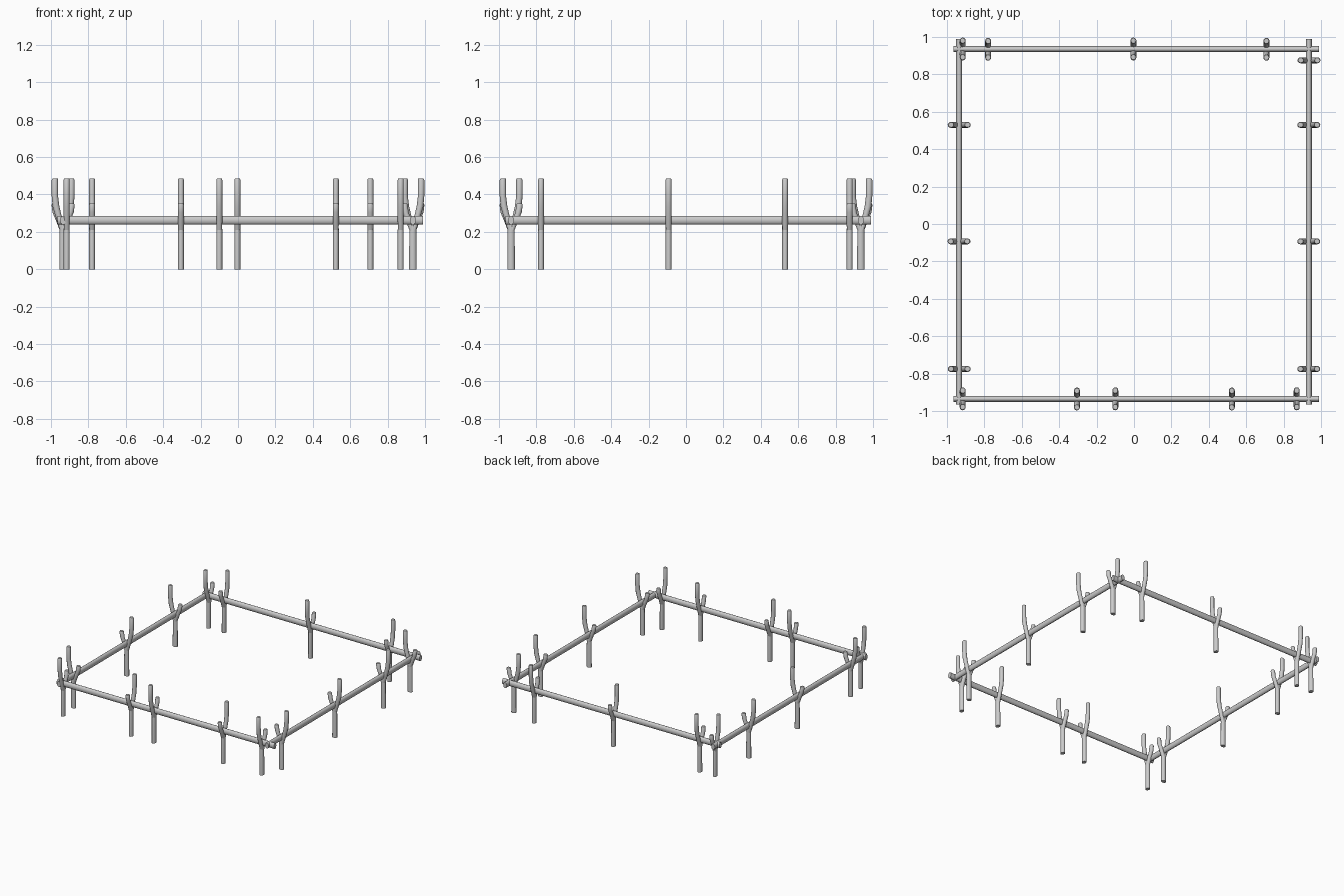
import bpy, bmesh, math
from mathutils import Matrix

if "Cube" in bpy.data.objects:
    bpy.data.objects.remove(bpy.data.objects["Cube"])

SIDES = 12
R = 0.935          # distance of each rail from the centre


def loft(bm, rings):
    """Join elliptical horizontal rings (x, z, radius_x, radius_y) into a capped limb."""
    loops = []
    for x, z, rx, ry in rings:
        loops.append([bm.verts.new((x + rx * math.cos(2 * math.pi * i / SIDES),
                                    ry * math.sin(2 * math.pi * i / SIDES), z))
                      for i in range(SIDES)])
    for a, b in zip(loops, loops[1:]):
        for i in range(SIDES):
            j = (i + 1) % SIDES
            bm.faces.new((a[i], a[j], b[j], b[i]))
    bm.faces.new(loops[0][::-1])
    bm.faces.new(loops[-1])


def make_mesh(name, *limbs):
    bm = bmesh.new()
    for limb in limbs:
        loft(bm, limb)
    me = bpy.data.meshes.new(name)
    bm.to_mesh(me)
    bm.free()
    me.shade_smooth()
    me.set_sharp_from_angle(angle=math.radians(55))
    return me


def place(name, me, matrix):
    ob = bpy.data.objects.new(name, me)
    ob.matrix_world = matrix
    bpy.context.collection.objects.link(ob)


def spin(degrees):
    return Matrix.Rotation(math.radians(degrees), 4, 'Z')


# Forked stake: stem, a tall bent prong towards +x and a short prong towards -x
stem = [(0, 0, 0.020, 0.016), (0, 0.21, 0.019, 0.016), (0, 0.25, 0.014, 0.014)]
tall = [(0.004, 0.205, 0.013, 0.015), (0.018, 0.26, 0.016, 0.016),
        (0.038, 0.335, 0.018, 0.016), (0.044, 0.39, 0.017, 0.016),
        (0.044, 0.478, 0.017, 0.016), (0.043, 0.485, 0.014, 0.013)]
short = [(-0.004, 0.205, 0.013, 0.015), (-0.018, 0.25, 0.016, 0.016),
         (-0.040, 0.305, 0.017, 0.016), (-0.045, 0.345, 0.017, 0.016),
         (-0.045, 0.351, 0.014, 0.013)]
stake = make_mesh("forked_stake", stem, tall, short)

# Stakes along each rail: (position, +1 or -1 for the side of the tall prong)
rows_x = {"front": (-R, ((-0.916, -1), (-0.305, 1), (-0.10, -1), (0.523, 1), (0.87, -1))),
          "back": (R, ((-0.916, -1), (-0.78, 1), (-0.003, -1), (0.708, 1)))}
rows_y = {"left": (-R, ((-0.775, -1), (-0.093, 1), (0.53, -1))),
          "right": (R, ((-0.775, 1), (-0.093, 1), (0.53, 1), (0.875, -1)))}
for side, (y, stakes) in rows_x.items():
    for x, s in stakes:
        place(side + "_stake", stake, Matrix.Translation((x, y, 0)) @ spin(90 * s))
for side, (x, stakes) in rows_y.items():
    for y, s in stakes:
        place(side + "_stake", stake, Matrix.Translation((x, y, 0)) @ spin(0 if s > 0 else 180))

# Rails: oval poles resting in the forks, overlapping at the corners
lo, hi = -0.965, 0.988
rail = make_mesh("rail", [(0, lo, 0.024, 0.016), (0, hi, 0.024, 0.016)])
lay_x = Matrix.Rotation(math.radians(90), 4, 'Y')
for side, s in (("front", -1), ("back", 1)):
    place(side + "_rail", rail, Matrix.Translation((0, s * R, 0.262)) @ lay_x)
for side, s in (("left", -1), ("right", 1)):
    place(side + "_rail", rail, Matrix.Translation((s * R, 0, 0.262)) @ spin(90) @ lay_x)
